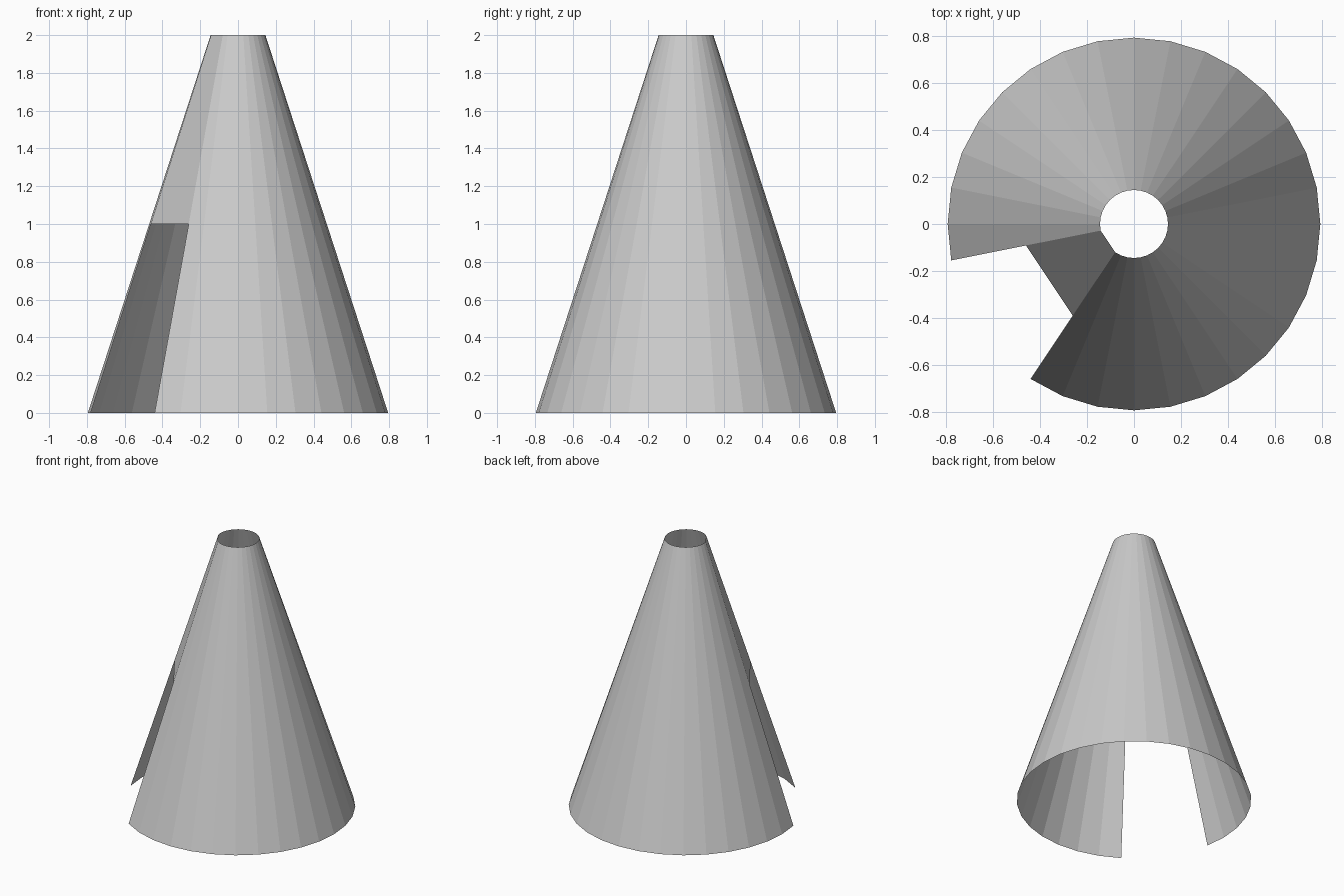
import bpy, bmesh
from math import cos, sin, pi

if "Cube" in bpy.data.objects:
    bpy.data.objects.remove(bpy.data.objects["Cube"])

SIDES = 32
R_BASE, R_TOP, HEIGHT = 0.795, 0.145, 2.0
DOOR_START, DOOR_END, DOOR_H = 17, 21, 1.0   # doorway spans these corner numbers


def radius(z):
    return R_BASE + (R_TOP - R_BASE) * z / HEIGHT


bm = bmesh.new()


def column(i):
    """Three points up the cone at corner i: base, door height, top."""
    a = 2 * pi * i / SIDES
    return [bm.verts.new((radius(z) * cos(a), radius(z) * sin(a), z))
            for z in (0, DOOR_H, HEIGHT)]


# Conical wall, from one door jamb round to the other
corners = range(DOOR_END, DOOR_START + SIDES + 1)
cols = [column(i) for i in corners]
for a, b in zip(cols, cols[1:]):
    for k in range(2):
        bm.faces.new((a[k], b[k], b[k + 1], a[k + 1]))

# Flat panel closing the wall above the doorway
a, b = cols[-1], cols[0]
bm.faces.new((a[1], b[1], b[2], a[2]))

mesh = bpy.data.meshes.new("cone_wall")
bm.to_mesh(mesh)
bm.free()
wall = bpy.data.objects.new("cone_wall", mesh)
bpy.context.collection.objects.link(wall)
